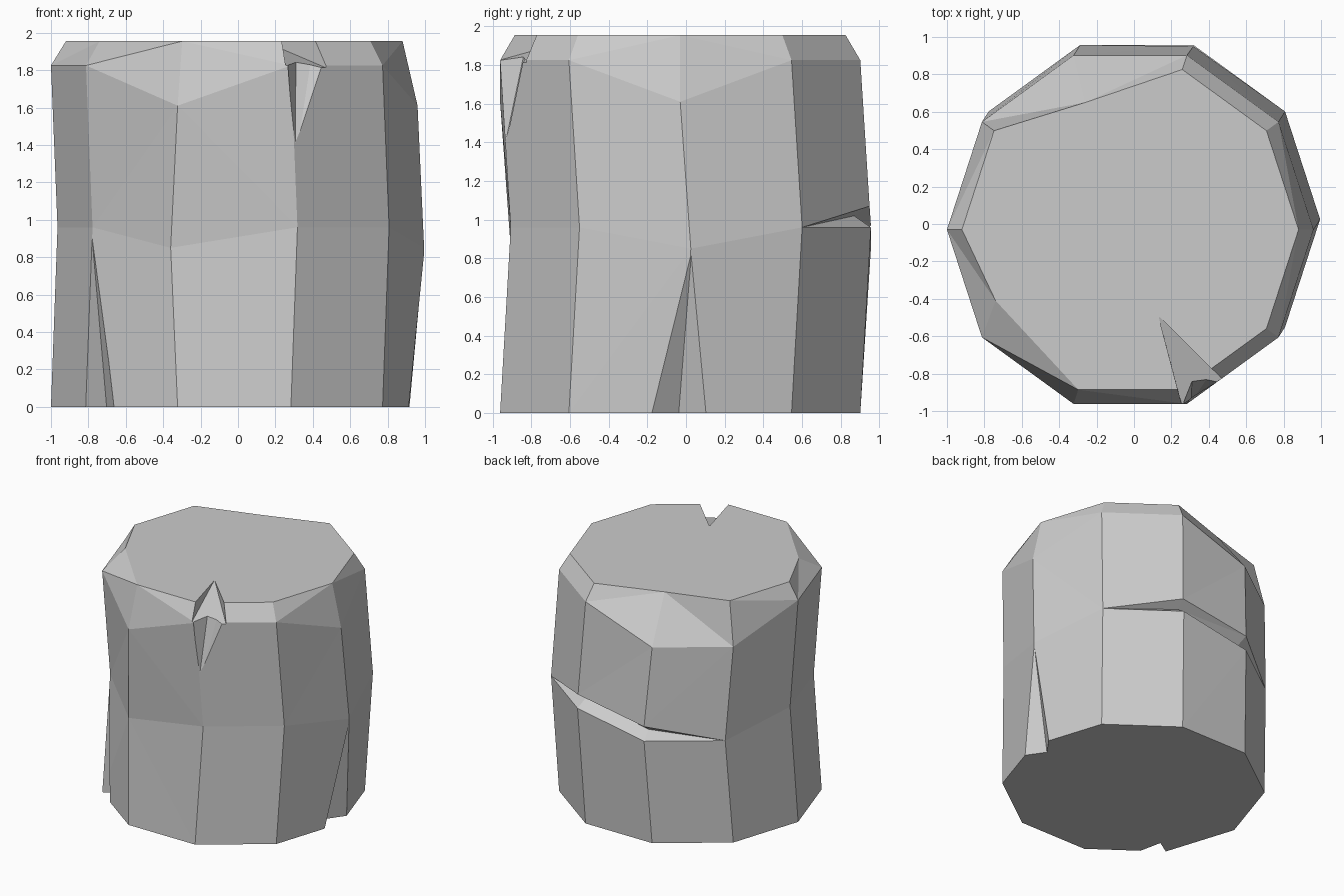
import bpy, bmesh, math

if "Cube" in bpy.data.objects:
    bpy.data.objects.remove(bpy.data.objects["Cube"])

SIDES = 10


def ring(radius, z, cx, cy, moved=None):
    """Ten-sided ring; 'moved' replaces single corners by index."""
    pts = []
    for i in range(SIDES):
        a = math.tau * i / SIDES
        pts.append((cx + radius * math.cos(a), cy + radius * math.sin(a), z))
    for i, p in (moved or {}).items():
        old = pts[i]
        pts[i] = tuple(o if n is None else n for o, n in zip(old, p))
    return pts


def add_object(name, bm):
    bmesh.ops.recalc_face_normals(bm, faces=bm.faces)
    mesh = bpy.data.meshes.new(name)
    bm.to_mesh(mesh)
    bm.free()
    obj = bpy.data.objects.new(name, mesh)
    bpy.context.collection.objects.link(obj)
    return obj


def hull(name, pts):
    bm = bmesh.new()
    for p in pts:
        bm.verts.new(p)
    bmesh.ops.convex_hull(bm, input=bm.verts)
    obj = add_object(name, bm)
    obj.hide_render = True
    return obj


# Stone body: stacked rings, with the back crack opening between the middle ones
low = {0: (None, None, 0.85), 4: (None, None, 0.85), 7: (-0.36, None, 0.85),
       3: (None, None, 0.85)}
crease = {**low, 2: (0.30, 0.87, 1.02), 3: (-0.27, 0.87, 0.91)}
high = {**low, 2: (None, 0.95, 1.07), 3: (None, None, 0.97)}
chip = (None, None, 1.61)
rings = [
    ring(0.98, 0, -0.02, -0.03),
    ring(0.98, 0.96, 0.015, 0.025, low),
    ring(0.98, 0.96, 0.015, 0.025, crease),
    ring(0.98, 0.96, 0.015, 0.025, high),
    ring(0.98, 1.825, -0.02, -0.03, {i: chip for i in (0, 3, 4, 7)}),
    ring(0.90, 1.955, -0.02, -0.03, {3: (-0.26, 0.65, None), 6: (-0.74, -0.41, None)}),
]
bm = bmesh.new()
loops = [[bm.verts.new(p) for p in r] for r in rings]
for a, b in zip(loops, loops[1:]):
    for i in range(SIDES):
        j = (i + 1) % SIDES
        bm.faces.new((a[i], a[j], b[j], b[i]))
bm.faces.new(loops[0][::-1])
bm.faces.new(loops[-1])
bmesh.ops.remove_doubles(bm, verts=bm.verts, dist=0.0005)
bmesh.ops.dissolve_degenerate(bm, edges=bm.edges, dist=0.0005)
bmesh.ops.triangulate(bm, faces=[f for f in bm.faces if len(f.verts) == 4])
stone = add_object("stone_pillar_block", bm)

# Wedge cutters: two bottom cracks and one notch in the front top edge
lips = [(0.25, -0.95, 2.05), (0.42, -0.78, 2.05), (0.27, -1.02, 1.81), (0.50, -0.856, 1.80)]
floor = (0.31, -0.84, 1.85)
cutters = [
    hull("right_crack_cutter", [(1.0, 0.03, 0.85), (0.81, -0.04, -0.03),
                                (1.02, 0.255, -0.03), (0.99, -0.30, -0.03)]),
    hull("left_crack_cutter", [(-0.785, -0.555, 0.96), (-0.70, -0.53, -0.03),
                               (-0.92, -0.67, -0.03), (-0.62, -0.90, -0.03)]),
    hull("top_notch_cutter", [(0.13, -0.49, 1.958), floor] + lips),
    hull("edge_notch_cutter", [(0.305, -0.955, 1.30), floor] + lips),
]
bpy.context.view_layer.objects.active = stone
for c in cutters:
    mod = stone.modifiers.new(c.name, 'BOOLEAN')
    mod.operation = 'DIFFERENCE'
    mod.solver = 'EXACT'
    mod.object = c
    bpy.ops.object.modifier_apply(modifier=mod.name)
    bpy.data.objects.remove(c)
